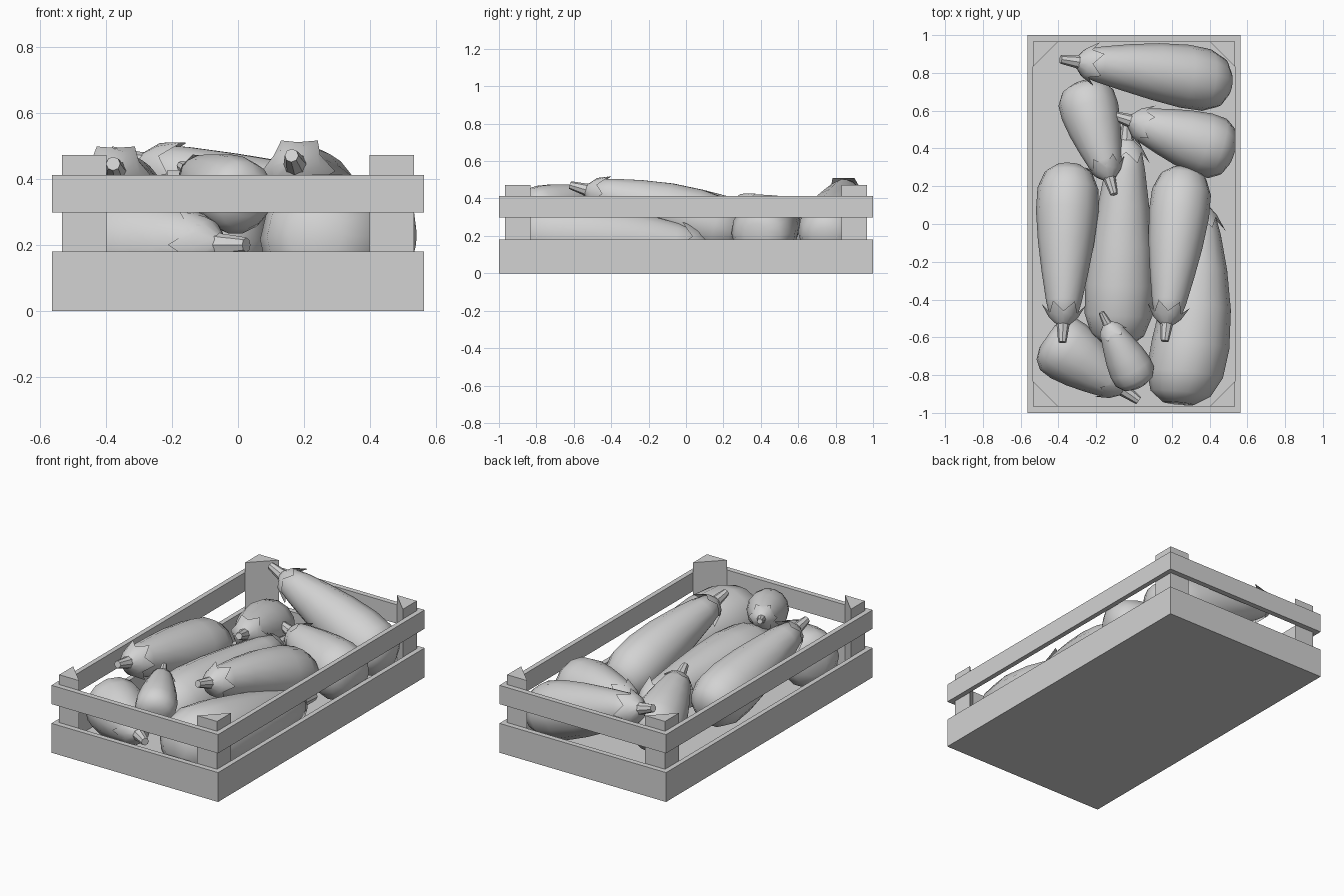
import bpy, bmesh, math
from mathutils import Vector

if "Cube" in bpy.data.objects:
    bpy.data.objects.remove(bpy.data.objects["Cube"], do_unlink=True)

GREY = (0.65, 0.65, 0.65, 1)
grey = bpy.data.materials.new("plain_grey")
grey.use_nodes = True
grey.diffuse_color = GREY
grey.node_tree.nodes["Principled BSDF"].inputs["Base Color"].default_value = GREY


def finish(name, bm, smooth=None):
    bmesh.ops.recalc_face_normals(bm, faces=bm.faces)
    mesh = bpy.data.meshes.new(name)
    bm.to_mesh(mesh)
    bm.free()
    mesh.materials.append(grey)
    obj = bpy.data.objects.new(name, mesh)
    bpy.context.collection.objects.link(obj)
    if smooth:
        bpy.ops.object.select_all(action='DESELECT')
        obj.select_set(True)
        bpy.context.view_layer.objects.active = obj
        bpy.ops.object.shade_smooth_by_angle(angle=math.radians(smooth))


def bridge(bm, a, b):
    n = len(a)
    for i in range(n):
        j = (i + 1) % n
        bm.faces.new((a[i], a[j], b[j], b[i]))


def prism(name, outline, z0, z1):
    bm = bmesh.new()
    low, high = ([bm.verts.new((x, y, z)) for x, y in outline] for z in (z0, z1))
    bridge(bm, low, high)
    bm.faces.new(low)
    bm.faces.new(high)
    finish(name, bm)


def frame(name, z0, z1):
    """Rectangular ring of four boards."""
    bm = bmesh.new()
    rings = []
    for hx, hy, z in ((OX, OY, z0), (OX, OY, z1), (IX, IY, z1), (IX, IY, z0)):
        rings.append([bm.verts.new((sx * hx, sy * hy, z))
                      for sx, sy in ((-1, -1), (1, -1), (1, 1), (-1, 1))])
    for k in range(4):
        bridge(bm, rings[k], rings[(k + 1) % 4])
    finish(name, bm)


# Crate
OX, OY = 0.565, 1.0
IX, IY = 0.535, 0.967
POST = 0.135
frame("lower_boards", 0, 0.18)
frame("upper_rails", 0.298, 0.413)
prism("crate_floor", [(-IX, -IY), (IX, -IY), (IX, IY), (-IX, IY)], 0, 0.03)
for sx, side in ((-1, "right"), (1, "left")):
    for sy, end in ((-1, "front"), (1, "back")):
        prism(f"{end}_{side}_post",
              [(sx * IX, sy * IY), (sx * (IX - POST), sy * IY), (sx * IX, sy * (IY - POST))],
              0.03, 0.473)

# Vegetable profile: fraction of length, fraction of widest radius
BODY = [(0.0, 0.4), (0.05, 0.77), (0.15, 0.98), (0.3, 1.0), (0.5, 0.9),
        (0.7, 0.74), (0.88, 0.57), (0.97, 0.45), (1.0, 0.25)]
# Stem profile: fraction of widest radius, distance past the neck
STEM = [(0.26, -0.02), (0.2, 0.2), (0.15, 0.6), (0.13, 0.72)]


def ring(bm, place, rim, sides):
    """Ring whose (radius, height) pairs alternate around the axis."""
    verts = []
    for i in range(sides):
        a = math.tau * i / sides
        r, z = rim[i % len(rim)]
        verts.append(bm.verts.new(place(Vector((r * math.cos(a), r * math.sin(a), z)))))
    return verts


def lathe(name, place, rims, sides, smooth, capped=True):
    bm = bmesh.new()
    rings = [ring(bm, place, rim, sides) for rim in rims]
    for a, b in zip(rings, rings[1:]):
        bridge(bm, a, b)
    if capped:
        bm.faces.new(rings[0])
        bm.faces.new(rings[-1])
    finish(name, bm, smooth)


def vegetable(name, end, neck, r, bend=(0, 0, 0)):
    end, axis = Vector(end), Vector(neck) - Vector(end)
    length = axis.length
    turn = axis.to_track_quat('Z', 'Y').to_matrix()

    def place(p):
        t = min(max(p.z / length, 0), 1)
        return end + turn @ p + Vector(bend) * math.sin(math.pi * t)

    lathe(name + "_body", place, [[(f * r, t * length)] for t, f in BODY], 14, 60)
    lathe(name + "_leaf_cap", place,
          [[(0.2 * r, length + 0.15 * r)], [(0.46 * r, length - 0.08 * r)],
           [(0.7 * r, length - 0.5 * r), (0.51 * r, length - 0.2 * r)]], 12, 40, False)
    lathe(name + "_stem", place, [[(f * r, length + h * r)] for f, h in STEM], 8, 40)


# Vegetables: blossom end, neck, widest radius, bend
for item in (
    ("back_vegetable", (0.5, 0.74, 0.18), (-0.275, 0.855, 0.44), 0.168, (0, 0.01, 0)),
    ("back_right_vegetable", (-0.275, 0.74, 0.2), (-0.135, 0.26, 0.36), 0.155),
    ("back_left_vegetable", (0.52, 0.375, 0.2), (0.0, 0.54, 0.29), 0.168),
    ("right_vegetable", (-0.345, 0.31, 0.23), (-0.375, -0.51, 0.42), 0.165),
    ("left_vegetable", (0.265, 0.29, 0.21), (0.175, -0.51, 0.44), 0.16, (0, 0, 0.02)),
    ("middle_vegetable", (-0.09, -0.64, 0.21), (-0.04, 0.42, 0.25), 0.183),
    ("front_left_vegetable", (0.235, -0.95, 0.23), (0.34, 0.08, 0.14), 0.207, (0.04, 0, 0)),
    ("front_right_vegetable", (-0.46, -0.595, 0.2), (-0.075, -0.865, 0.2), 0.17),
    ("small_top_vegetable", (0.03, -0.855, 0.33), (-0.135, -0.54, 0.42), 0.117),
):
    vegetable(*item)
